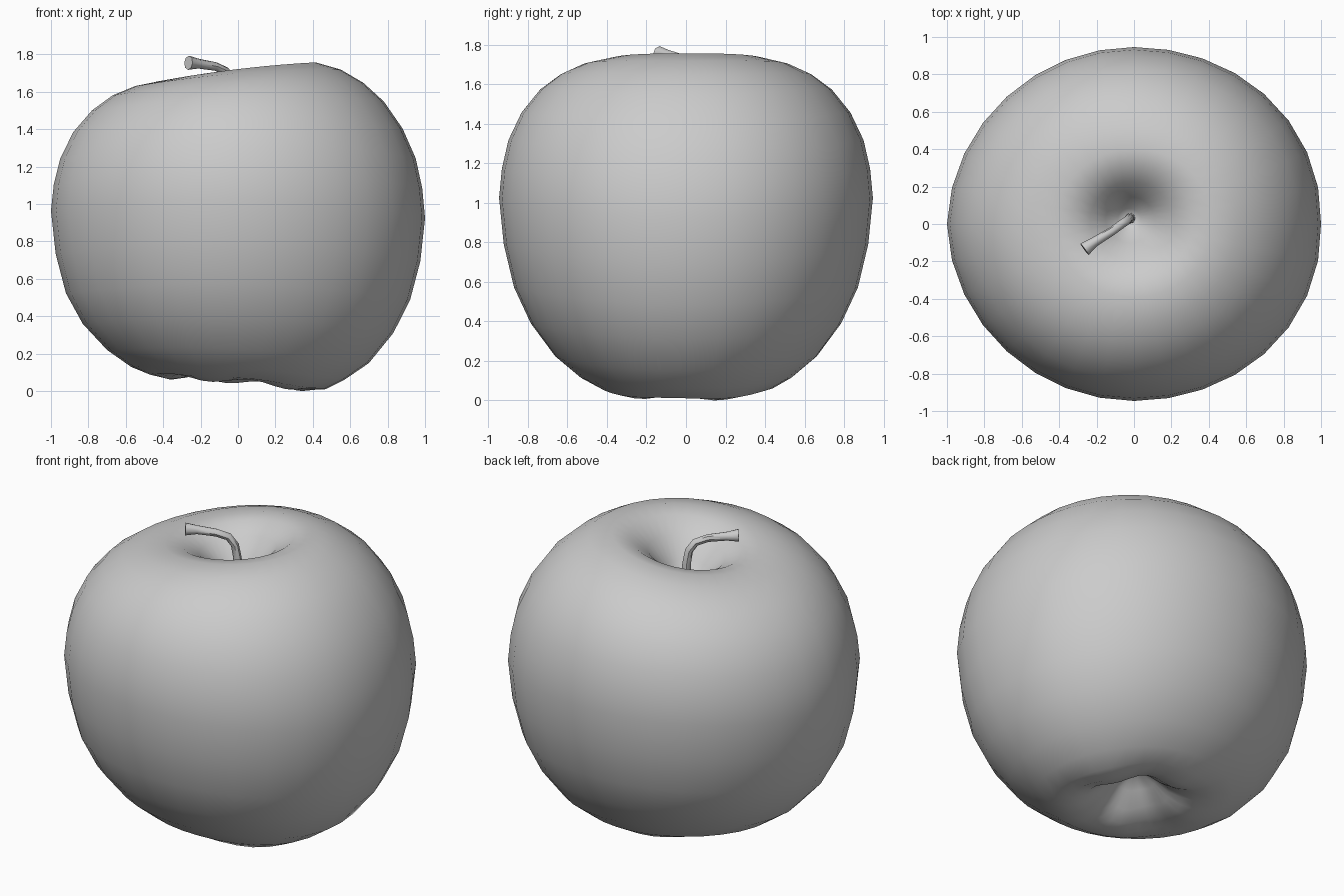
import bpy
import bmesh
from math import sin, cos, pi, exp
from mathutils import Vector

if "Cube" in bpy.data.objects:
    bpy.data.objects.remove(bpy.data.objects["Cube"], do_unlink=True)

grey = bpy.data.materials.new("plain grey")
grey.use_nodes = True
GREY = (0.6, 0.6, 0.6, 1)
grey.diffuse_color = GREY
grey.node_tree.nodes["Principled BSDF"].inputs["Base Color"].default_value = GREY


def skin(name, rings, start, end):
    """Loft closed rings and cap both ends with a fan to a point."""
    bm = bmesh.new()
    loops = [[bm.verts.new(p) for p in ring] for ring in rings]
    n = len(loops[0])
    for a, b in zip(loops, loops[1:]):
        for i in range(n):
            j = (i + 1) % n
            bm.faces.new((a[i], a[j], b[j], b[i]))
    for loop, tip in ((loops[0], start), (loops[-1], end)):
        v = bm.verts.new(tip)
        for i in range(n):
            bm.faces.new((loop[i], loop[(i + 1) % n], v))
    bmesh.ops.recalc_face_normals(bm, faces=bm.faces)
    mesh = bpy.data.meshes.new(name)
    bm.to_mesh(mesh)
    bm.free()
    mesh.materials.append(grey)
    obj = bpy.data.objects.new(name, mesh)
    bpy.context.collection.objects.link(obj)
    bpy.ops.object.select_all(action="DESELECT")
    obj.select_set(True)
    bpy.context.view_layer.objects.active = obj
    return obj


# Fruit body: profile of radius, height and sideways tilt, bottom hollow to top hollow
PROFILE = [
    (.05, .25, 0), (.12, .20, 0), (.20, .12, -.05), (.28, .07, -.09),
    (.37, .047, -.09), (.47, .055, -.09), (.57, .10, -.06), (.70, .19, -.05),
    (.83, .34, -.03), (.92, .51, -.02), (.975, .72, -.02), (1, .95, -.02),
    (.985, 1.1, -.01), (.95, 1.25, 0), (.88, 1.4, .01), (.78, 1.53, .03),
    (.67, 1.62, .05), (.55, 1.68, .08), (.42, 1.712, .12), (.32, 1.70, .13),
    (.22, 1.64, .13), (.13, 1.54, .08), (.06, 1.45, 0),
]
SIDES = 32


def body_point(r, z, tilt, a):
    wide = .973 + .027 * cos(2 * a) + .015 * cos(a) * abs(sin(2 * a))
    x, y = r * wide * cos(a), r * wide * sin(a)
    lift = tilt * x + .09 * y * y
    if z < .3:  # soft lobes around the bottom hollow
        lift -= .018 * cos(5 * (a - .5)) * exp(-((r - .3) / .15) ** 2)
    centre = -.03 * max(0, 1 - r / .5) if z > 1 else 0
    return (x + centre, y - centre, z + lift)


rings = [[body_point(r, z, t, 2 * pi * i / SIDES) for i in range(SIDES)]
         for r, z, t in PROFILE]
body = skin("fruit_body", rings, (0, 0, .26), (-.03, .03, 1.42))
low = min(v.co.z for v in body.data.vertices)
for v in body.data.vertices:
    v.co.z -= low
bpy.ops.object.shade_smooth()

# Bent stem with a flared tip
PATH = [(-.02, .03, 1.38), (-.025, .03, 1.58), (-.035, .02, 1.66), (-.065, 0, 1.71),
        (-.12, -.04, 1.735), (-.21, -.095, 1.75), (-.265, -.135, 1.755)]
WIDTHS = [.03, .024, .023, .023, .023, .026, .038]
path = [Vector(p) for p in PATH]
side = Vector((.5, -.8, 0)).normalized()
rings = []
for k, (p, w) in enumerate(zip(path, WIDTHS)):
    along = (path[min(k + 1, len(path) - 1)] - path[max(k - 1, 0)]).normalized()
    u = (side - along * side.dot(along)).normalized()
    v = along.cross(u)
    rings.append([p + w * (u * cos(i * pi / 4) + v * sin(i * pi / 4)) for i in range(8)])
skin("stem", rings, path[0], path[-1])
bpy.ops.object.shade_smooth_by_angle(angle=pi / 4)
